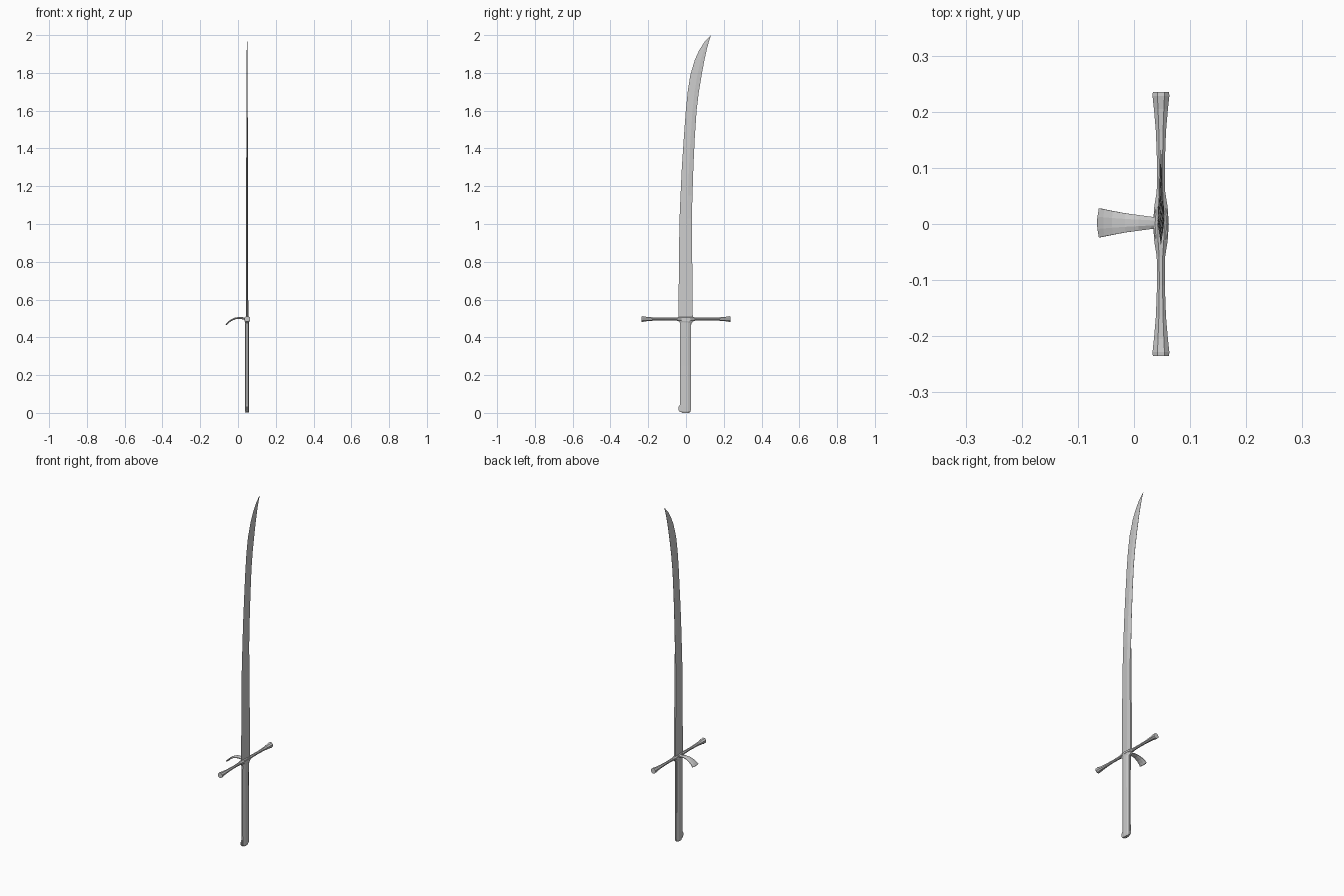
import bpy, bmesh, math
from mathutils import Vector

CX = 0.048  # blade plane


def loft(name, rings):
    """Skin a list of equal-sized point rings and cap both ends."""
    bm = bmesh.new()
    vs = [[bm.verts.new(p) for p in r] for r in rings]
    n = len(vs[0])
    for a, b in zip(vs, vs[1:]):
        for i in range(n):
            j = (i + 1) % n
            bm.faces.new((a[i], a[j], b[j], b[i]))
    bm.faces.new(vs[0][::-1])
    bm.faces.new(vs[-1])
    bmesh.ops.remove_doubles(bm, verts=bm.verts, dist=1e-5)
    bmesh.ops.recalc_face_normals(bm, faces=bm.faces)
    me = bpy.data.meshes.new(name)
    bm.to_mesh(me)
    bm.free()
    ob = bpy.data.objects.new(name, me)
    bpy.context.collection.objects.link(ob)
    return ob


def octagon(rx, ry):
    k = 1 / math.cos(math.pi / 8)
    return [(rx * k * math.cos(math.pi / 8 + i * math.pi / 4),
             ry * k * math.sin(math.pi / 8 + i * math.pi / 4)) for i in range(8)]


# Blade: z, cutting edge y, back y, half thickness, half width of back
blade = [
    (0.490, -0.039, 0.036, 0.0065, 0.0055),
    (0.800, -0.038, 0.033, 0.0058, 0.0050),
    (1.030, -0.034, 0.031, 0.0052, 0.0042),
    (1.150, -0.029, 0.034, 0.0049, 0.0005),
    (1.300, -0.022, 0.039, 0.0045, 0.0004),
    (1.450, -0.012, 0.046, 0.0040, 0.0004),
    (1.600, -0.001, 0.056, 0.0035, 0.0004),
    (1.700, 0.009, 0.068, 0.0031, 0.0004),
    (1.790, 0.023, 0.083, 0.0027, 0.0004),
    (1.870, 0.047, 0.098, 0.0022, 0.0004),
    (1.920, 0.070, 0.109, 0.0017, 0.0004),
    (1.965, 0.099, 0.121, 0.0010, 0.0003),
    (2.000, 0.132, 0.133, 0.0003, 0.0002),
]
rings = []
for z, e, b, t, s in blade:
    m = e + (b - e) * 0.62
    rings.append([(CX, e, z), (CX + t, m, z), (CX + s, b, z),
                  (CX - s, b, z), (CX - t, m, z)])
loft("blade", rings)


# Tang with a small hook at the butt
tang = [(0.004, -0.032, 0.022), (0.016, -0.040, 0.026), (0.030, -0.040, 0.027),
        (0.045, -0.031, 0.027), (0.490, -0.031, 0.027)]
loft("tang", [[(CX - .003, a, z), (CX + .003, a, z), (CX + .003, b, z),
               (CX - .003, b, z)] for z, a, b in tang])

# Grip scales, one faceted slab on each side of the tang
grip = [(0.0, 0.008, 0.019), (0.010, 0.0105, 0.027), (0.030, 0.0105, 0.027),
        (0.250, 0.0100, 0.026), (0.488, 0.0115, 0.027)]
for side, sx in (("left", -1), ("right", 1)):
    loft("grip_scale_" + side, [
        [(CX + sx * 0.002, -0.002 - w, z), (CX + sx * t * 0.5, -0.002 - w, z),
         (CX + sx * t, -0.002 - w * 0.5, z), (CX + sx * t, -0.002 + w * 0.5, z),
         (CX + sx * t * 0.5, -0.002 + w, z), (CX + sx * 0.002, -0.002 + w, z)]
        for z, t, w in grip])

# Crossguard: octagonal bar flaring to both ends
half = [(0.030, 0.0120, 0.0110), (0.058, 0.0075, 0.0080), (0.110, 0.0070, 0.0070),
        (0.165, 0.0090, 0.0085), (0.205, 0.0125, 0.0110), (0.228, 0.0150, 0.0150),
        (0.235, 0.0145, 0.0145)]
stations = [(-y, a, b) for y, a, b in reversed(half)] + [(0, 0.0140, 0.0120)] + half
loft("crossguard", [[(CX + p, y, 0.497 + q) for p, q in octagon(a, b)]
                    for y, a, b in stations])

# Guard block around the root of the blade
loft("guard_block", [[(CX + p, q, z) for p, q in octagon(a, b)]
                     for z, a, b in ((0.474, 0.010, 0.030), (0.486, 0.013, 0.040),
                                     (0.505, 0.012, 0.040))])

# Side nail: curved, widening plate, x, z, half width, half thickness
nail = [(0.045, 0.497, 0.010, 0.007), (0.030, 0.500, 0.011, 0.006),
        (0.008, 0.503, 0.014, 0.005), (-0.015, 0.500, 0.017, 0.0045),
        (-0.037, 0.490, 0.021, 0.004), (-0.052, 0.479, 0.024, 0.004),
        (-0.0615, 0.469, 0.026, 0.004)]
rings = []
for i, (x, z, w, t) in enumerate(nail):
    a, b = nail[max(i - 1, 0)], nail[min(i + 1, len(nail) - 1)]
    d = Vector((b[0] - a[0], 0, b[1] - a[1])).normalized()
    n = Vector((d.z, 0, -d.x))
    rings.append([Vector((x, 0.002 + q, z)) + n * p for p, q in octagon(t, w)])
# bowed end cap
rings.append([Vector((-0.0635, 0.002 + q * 0.6, 0.467)) + n * p
              for p, q in octagon(0.003, 0.026)])
loft("side_nail", rings)
